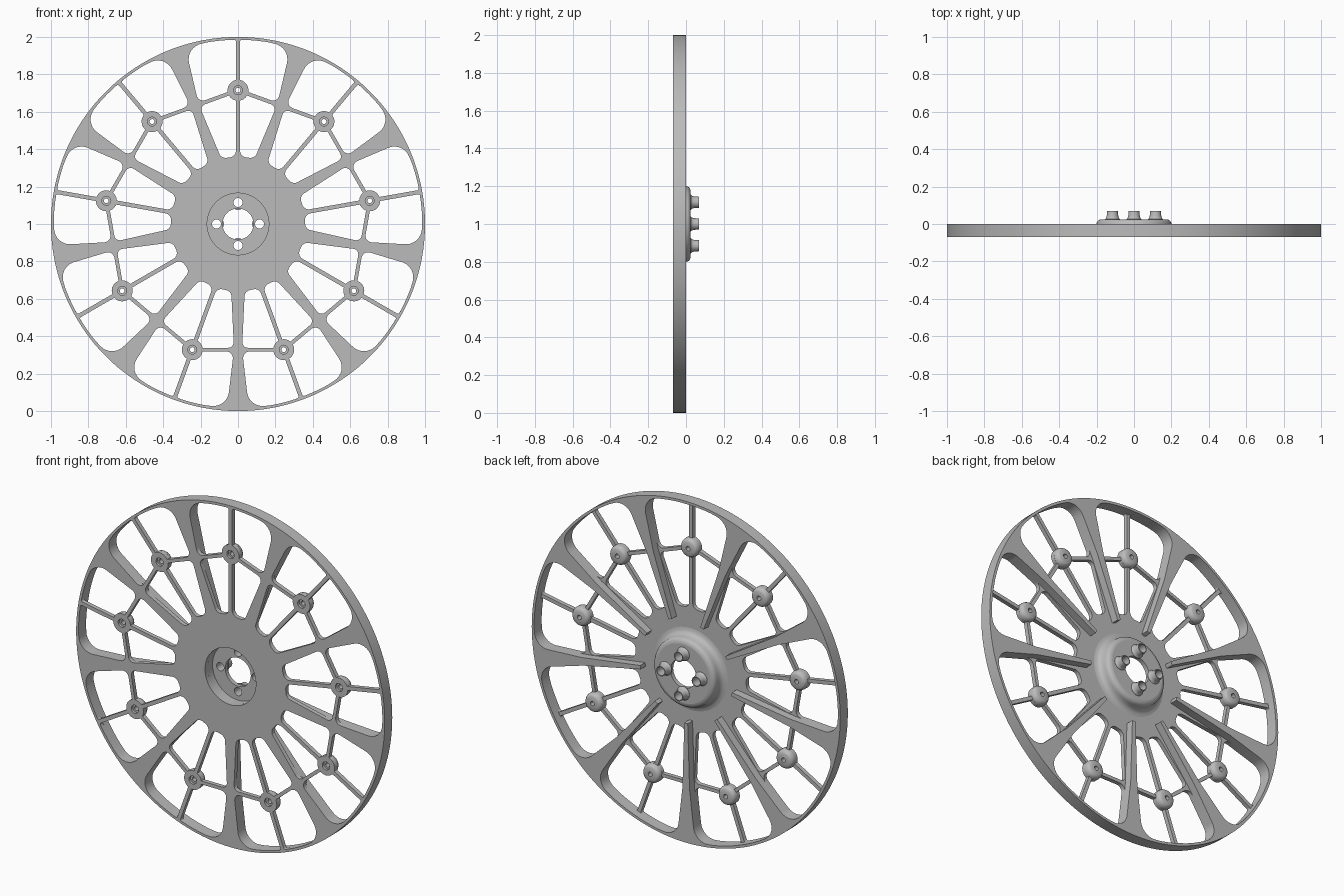
import bpy, bmesh, math
from mathutils import Vector

cube = bpy.data.objects.get("Cube")
if cube:
    bpy.data.objects.remove(cube)

grey = bpy.data.materials.new("plain grey")
grey.use_nodes = True
grey.diffuse_color = (0.5, 0.5, 0.5, 1)
grey.node_tree.nodes["Principled BSDF"].inputs["Base Color"].default_value = (0.5, 0.5, 0.5, 1)

COUNT = 9
STEP = math.tau / COUNT
HALF = STEP / 2
FRONT, WEB_BACK = -0.07, -0.045
RIM_IN, BOSS_R, BOSS_SIZE = 0.985, 0.715, 0.056
THIN = 0.011                      # half width of thin spokes and bars
CHORD = BOSS_R * math.cos(HALF)   # distance of the straight bars from the centre


def finish(name, mesh):
    bm = bmesh.new()
    bm.from_mesh(mesh)
    bmesh.ops.remove_doubles(bm, verts=bm.verts, dist=1e-5)
    bmesh.ops.recalc_face_normals(bm, faces=bm.faces)
    bm.to_mesh(mesh)
    bm.free()
    mesh.materials.clear()
    mesh.materials.append(grey)
    obj = bpy.data.objects.new(name, mesh)
    bpy.context.collection.objects.link(obj)
    obj.location.z = 1
    bpy.ops.object.select_all(action='DESELECT')
    obj.select_set(True)
    bpy.context.view_layer.objects.active = obj
    bpy.ops.object.shade_smooth_by_angle(angle=math.radians(35))
    return obj


def plate(name, loops, y0, y1):
    """Flat plate from closed outlines; inner outlines become holes."""
    curve = bpy.data.curves.new(name, 'CURVE')
    curve.dimensions, curve.fill_mode = '2D', 'BOTH'
    curve.extrude = (y1 - y0) / 2
    for loop in loops:
        spline = curve.splines.new('POLY')
        spline.points.add(len(loop) - 1)
        for point, p in zip(spline.points, loop):
            point.co = (p[0], p[1], 0, 1)
        spline.use_cyclic_u = True
    temp = bpy.data.objects.new(name + " outline", curve)
    bpy.context.collection.objects.link(temp)
    mesh = bpy.data.meshes.new_from_object(temp.evaluated_get(bpy.context.evaluated_depsgraph_get()))
    bpy.data.objects.remove(temp)
    for v in mesh.vertices:
        x, y, z = v.co
        v.co = (x, (y0 + y1) / 2 - z, y)
    return finish(name, mesh)


def lathe(name, profile, segs, cx=0, cz=0):
    """Closed (radius, y) profile turned about the y axis."""
    bm = bmesh.new()
    rings = []
    for i in range(segs):
        a = math.tau * i / segs
        rings.append([bm.verts.new((cx + r * math.cos(a), y, cz + r * math.sin(a))) for r, y in profile])
    n = len(profile)
    for i in range(segs):
        a, b = rings[i], rings[(i + 1) % segs]
        for j in range(n):
            k = (j + 1) % n
            bm.faces.new((a[j], a[k], b[k], b[j]))
    mesh = bpy.data.meshes.new(name)
    bm.to_mesh(mesh)
    bm.free()
    return finish(name, mesh)


def polar(r, a):
    return Vector((r * math.cos(a), r * math.sin(a)))


def circle(r, segs, centre=Vector((0, 0))):
    return [centre + polar(r, math.tau * i / segs) for i in range(segs)]


def rounded(corners, steps=8):
    """Round each (point, radius) corner of a closed outline."""
    out = []
    for i, (p, rad) in enumerate(corners):
        if not rad:
            out.append(p)
            continue
        d1 = (corners[i - 1][0] - p).normalized()
        d2 = (corners[(i + 1) % len(corners)][0] - p).normalized()
        half = d1.angle(d2) / 2
        centre = p + (d1 + d2).normalized() * rad / math.sin(half)
        a = p + d1 * rad / math.tan(half) - centre
        b = p + d2 * rad / math.tan(half) - centre
        a0, sweep = math.atan2(a.y, a.x), math.pi - 2 * half
        sign = 1 if a.x * b.y - a.y * b.x > 0 else -1
        out += [centre + polar(rad, a0 + sign * sweep * k / steps) for k in range(steps + 1)]
    return out


def placed(points, angle, side):
    """Move (along, across) points of a main spoke to their place."""
    c, s = math.cos(angle), math.sin(angle)
    return [Vector((p.x * c - side * p.y * s, p.x * s + side * p.y * c)) for p in points]


def thin_edge(r):
    return Vector((r, (r * math.sin(HALF) - THIN) / math.cos(HALF)))


def boss_arc(a, b, steps=6):
    centre = polar(BOSS_R, HALF)
    return [(centre + polar(BOSS_SIZE, math.radians(a + (b - a) * i / steps)), 0) for i in range(steps + 1)]


# Outlines of the windows beside one main spoke
rim_corner = (polar(RIM_IN, math.radians(3.4)), 0.085)
rim_arc = [(polar(RIM_IN, math.radians(a)), 0) for a in (10.5, 12.5, 14.5, 16.5, 18)]
inner_window = rounded(
    [(Vector((0.36, 0.036)), 0.036), (Vector((CHORD - 0.01, 0.022)), 0.03)]
    + boss_arc(-100.3, -148.7) + [(thin_edge(0.342), 0.036)])
outer_window = rounded(
    [(Vector((CHORD + 0.01, 0.023)), 0.035), rim_corner] + rim_arc
    + [(thin_edge(RIM_IN * math.cos(HALF) + 0.004), 0.01)] + boss_arc(8.7, -79.7))

spokes = [-math.pi / 2 + STEP * k for k in range(COUNT)]
bosses = [polar(BOSS_R, a + HALF) for a in spokes]

# Front web: hub disc, spokes, bars and rim face
loops = [circle(1, 180), circle(0.165, 64)]
for a in spokes:
    for side in (-1, 1):
        loops.append(placed(inner_window, a, side))
        loops.append(placed(outer_window, a, side))
loops += [circle(0.024, 20, c) for c in bosses]
plate("front_web", loops, FRONT, WEB_BACK)

# Deep rim with ribs behind the main spokes
half_rib = rounded([(Vector((0.2, 0.011)), 0), (Vector((0.3, 0.011)), 0),
                    (Vector((CHORD + 0.01, 0.023)), 0), rim_corner] + rim_arc)[1:]
inside = []
for a in spokes:
    inside += placed(half_rib[::-1], a, -1) + placed(half_rib, a, 1)
plate("rim_and_ribs", [circle(1, 180), inside], WEB_BACK, 0)

# Hub cup, its pierced floor and the studs
lathe("hub_cup", [(0.165, WEB_BACK), (0.165, 0), (0.172, 0), (0.172, 0.025), (0.183, 0.023),
                  (0.193, 0.017), (0.199, 0.008), (0.201, -0.005), (0.204, -0.022),
                  (0.212, -0.035), (0.224, -0.042), (0.24, WEB_BACK)], 72)
stud_spots = [polar(0.115, math.pi / 2 * k) for k in range(4)]
plate("hub_floor", [circle(0.172, 72), circle(0.083, 48)]
      + [circle(0.024, 24, c) for c in stud_spots], 0, 0.025)
for c in stud_spots:
    lathe("hub_stud", [(0.024, 0.02), (0.04, 0.02), (0.04, 0.026), (0.034, 0.032),
                       (0.031, 0.042), (0.029, 0.07), (0.024, 0.07)], 24, c.x, c.y)

# Bosses on the thin spokes
for c in bosses:
    lathe("spoke_boss", [(0.013, -0.055), (0.024, -0.055), (0.024, WEB_BACK), (BOSS_SIZE, WEB_BACK),
                         (0.054, -0.033), (0.048, -0.023), (0.04, -0.018), (0.013, -0.018)],
          28, c.x, c.y)
